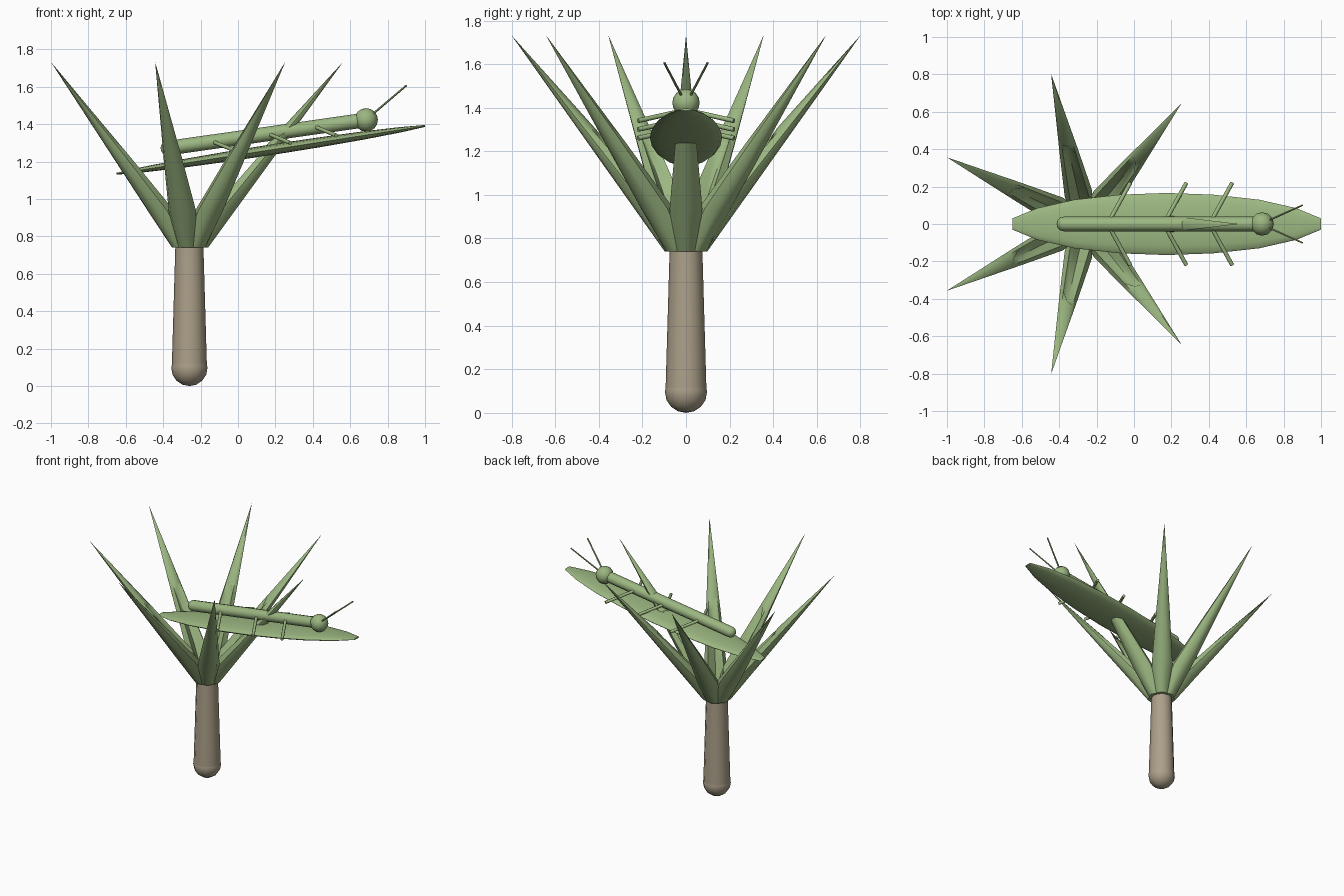
import bpy, bmesh, math
from mathutils import Vector, Matrix

cube = bpy.data.objects.get("Cube")
if cube:
    bpy.data.objects.remove(cube, do_unlink=True)


def material(name, rgb):
    m = bpy.data.materials.new(name)
    m.use_nodes = True
    m.diffuse_color = (*rgb, 1)
    m.node_tree.nodes["Principled BSDF"].inputs["Base Color"].default_value = (*rgb, 1)
    return m


GREEN = material("leaf green", (0.33, 0.47, 0.22))
TAN = material("trunk tan", (0.41, 0.35, 0.25))
TRUNK_X = -0.26


def finish(name, bm, mat, angle=50):
    bmesh.ops.recalc_face_normals(bm, faces=bm.faces)
    me = bpy.data.meshes.new(name)
    bm.to_mesh(me)
    bm.free()
    ob = bpy.data.objects.new(name, me)
    bpy.context.collection.objects.link(ob)
    me.materials.append(mat)
    bpy.ops.object.select_all(action='DESELECT')
    ob.select_set(True)
    bpy.context.view_layer.objects.active = ob
    bpy.ops.object.shade_smooth_by_angle(angle=math.radians(angle))
    return ob


def loft(name, rings, mat, matrix=Matrix(), angle=50):
    """Skin a list of equal-length point rings and cap both ends."""
    bm = bmesh.new()
    rows = [[bm.verts.new(matrix @ Vector(p)) for p in ring] for ring in rings]
    n = len(rows[0])
    for a, b in zip(rows, rows[1:]):
        for i in range(n):
            j = (i + 1) % n
            bm.faces.new((a[i], a[j], b[j], b[i]))
    bm.faces.new(rows[0])
    bm.faces.new(rows[-1])
    bmesh.ops.remove_doubles(bm, verts=bm.verts, dist=0.0005)
    return finish(name, bm, mat, angle)


def rod(name, p, q, r1, r2, mat, sides=8):
    p, q = Vector(p), Vector(q)
    bm = bmesh.new()
    turn = (q - p).to_track_quat('Z', 'Y').to_matrix().to_4x4()
    bmesh.ops.create_cone(bm, cap_ends=True, segments=sides, radius1=r1, radius2=r2,
                          depth=(q - p).length,
                          matrix=Matrix.Translation((p + q) / 2) @ turn)
    return finish(name, bm, mat)


def ball(name, centre, r, mat, segments=12, rings=8):
    bm = bmesh.new()
    bmesh.ops.create_uvsphere(bm, u_segments=segments, v_segments=rings, radius=r,
                              matrix=Matrix.Translation(centre))
    return finish(name, bm, mat)


# Trunk with rounded foot
rod("trunk", (TRUNK_X, 0, 0.1), (TRUNK_X, 0, 0.75), 0.094, 0.075, TAN, 12)
ball("trunk_foot", (TRUNK_X, 0, 0.097), 0.097, TAN)

# Crown of seven spiky leaves, grooved on the inner side of the lower half
SECTIONS = [(0, 0.055, 1), (0.2, 0.075, 1), (0.5, 0.049, 1), (0.57, 0.042, 0), (1, 0.0005, 0)]
leaf_rings = []
for t, w, groove in SECTIONS:
    outer, z = 0.1 + 0.72 * t, 0.74 + 0.99 * t
    ring = []
    for k in range(8):
        a = k * math.pi / 4
        x = outer - w + w * math.sin(a)
        if k == 6 and groove:
            x = outer - 0.8 * w
        ring.append((x, w * math.cos(a), z))
    leaf_rings.append(ring)
for i in range(7):
    place = Matrix.Translation((TRUNK_X, 0, 0)) @ Matrix.Rotation(i * math.tau / 7, 4, 'Z')
    loft(f"crown_leaf_{i + 1}", leaf_rings, GREEN, place)

# Long flat leaf under the insect
tilt = Matrix.Translation((0.175, 0, 1.263)) @ Matrix.Rotation(-math.atan(0.155), 4, 'Y')
flat_rings = []
for x, w in [(-0.835, 0.03), (-0.7, 0.085), (-0.5, 0.13), (-0.25, 0.157), (0, 0.166),
             (0.25, 0.157), (0.5, 0.13), (0.7, 0.085), (0.835, 0.03)]:
    flat_rings.append([(x, w * math.cos(k * math.tau / 16), 0.17 * w * math.sin(k * math.tau / 16))
                       for k in range(16)])
loft("flat_leaf", flat_rings, GREEN, tilt)

# Insect body, tail and head
tail, head = Vector((-0.375, 0, 1.272)), Vector((0.685, 0, 1.423))
rod("insect_body", tail, head, 0.039, 0.039, GREEN, 12)
ball("insect_tail", tail, 0.039, GREEN)
ball("insect_head", head, 0.063, GREEN)

# Legs and antennae on both sides
for side, label in ((1, "left"), (-1, "right")):
    for i, (x, z) in enumerate([(-0.13, 1.305), (0.17, 1.345), (0.415, 1.385)]):
        rod(f"{label}_leg_{i + 1}", (x, 0.02 * side, z), (x + 0.11, 0.22 * side, z - 0.045),
            0.011, 0.011, GREEN)
    rod(f"{label}_antenna", (0.71, 0.015 * side, 1.445), (0.9, 0.1 * side, 1.607),
        0.006, 0.005, GREEN, 6)
